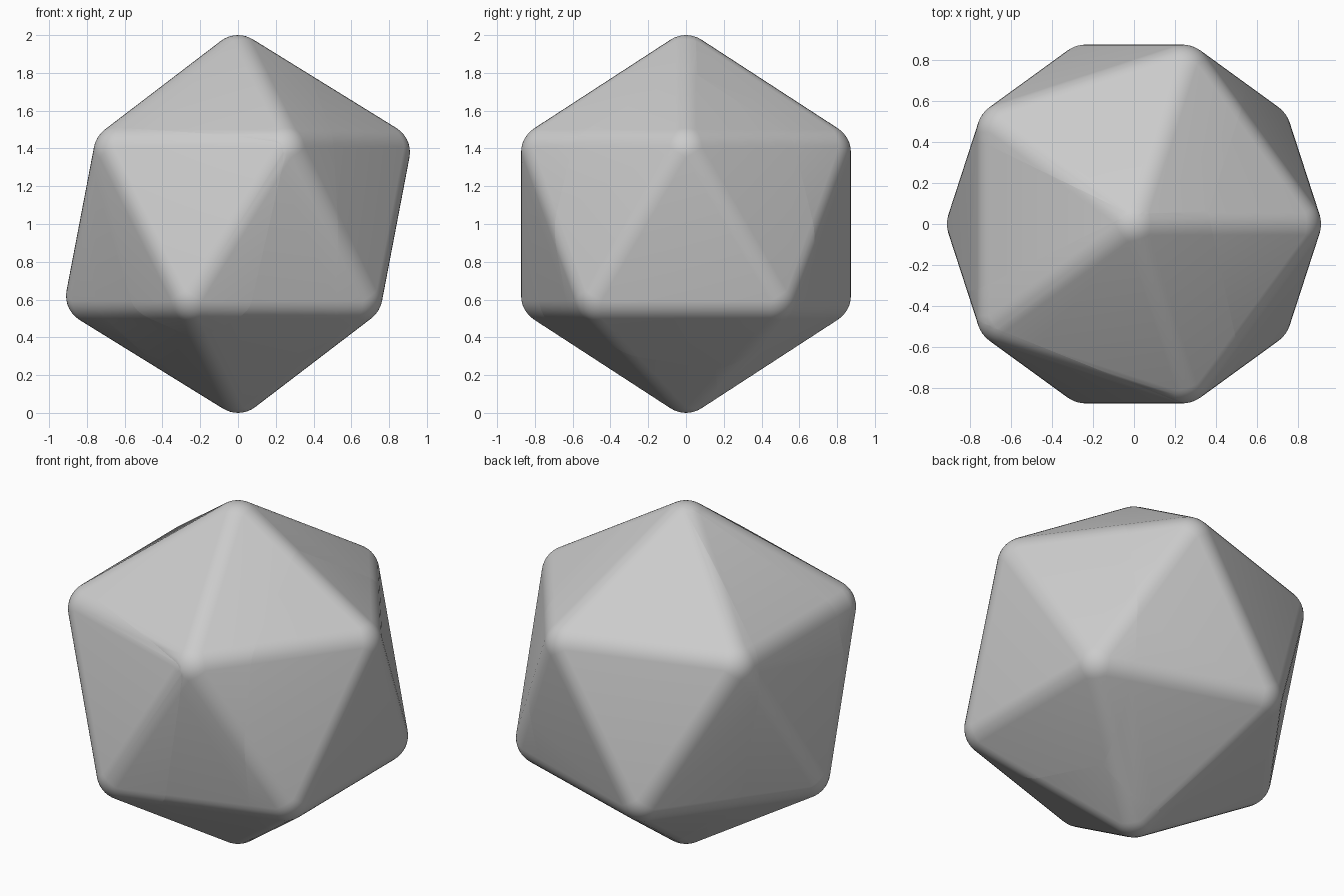
import bpy, bmesh
from mathutils import Vector as V

if "Cube" in bpy.data.objects:
    bpy.data.objects.remove(bpy.data.objects["Cube"])

CORE, R, N = 0.85, 0.15, 4      # core circumradius, rounding radius, rounding steps


def rounded_icosahedron():
    """Hull of spherical patches placed on the twelve icosahedron corners."""
    ico = bmesh.new()
    bmesh.ops.create_icosphere(ico, subdivisions=1, radius=1.0)
    ico.normal_update()
    bm = bmesh.new()
    for v in ico.verts:
        d = v.co.normalized()
        for e in v.link_edges:
            a, b = (f.normal for f in e.link_faces)
            for i in range(N + 1):
                for j in range(N + 1 - i):
                    n = (a * i + b * j + d * (N - i - j)).normalized()
                    bm.verts.new(d * CORE + n * R)
    ico.free()
    bmesh.ops.remove_doubles(bm, verts=bm.verts[:], dist=0.0005)
    hull = bmesh.ops.convex_hull(bm, input=bm.verts[:])
    junk = {g for g in hull["geom_interior"] + hull["geom_unused"]
            if isinstance(g, bmesh.types.BMVert)}
    bmesh.ops.delete(bm, geom=list(junk), context="VERTS")
    bmesh.ops.dissolve_limit(bm, angle_limit=0.002, verts=bm.verts[:], edges=bm.edges[:])
    bmesh.ops.translate(bm, verts=bm.verts[:], vec=(0, 0, 1))
    return bm


def plane(a, b, c):
    a, b, c = V(a), V(b), V(c)
    return a, (b - a).cross(c - a).normalized()


# the two inner junction lines where three pieces meet
j1, j2 = (0.36, 0.06, 1.8), (0.35, 0.16, 0.2)
k1, k2 = (-0.02, 0.05, 2.0), (-0.03, 0.169, 0.1)
right_front = plane(j1, j2, (0.53, -0.70, 1.0))
right_back = plane(j1, j2, (0.55, 0.68, 1.0))
middle = plane(j1, j2, k1)
left_back = plane(k1, k2, (-0.78, 0.42, 1.43))
left_front = plane(k1, k2, (-0.78, -0.33, 1.45))
front_cut = plane((-0.74, -0.48, 1.48), (0.22, -0.86, 1.25), (-0.213, -0.656, 0.40))

# each piece: a point inside it and the cuts that bound it
pieces = {
    "right_piece": ((0.7, 0, 1), [right_front, right_back]),
    "left_piece": ((-0.6, 0.05, 1), [left_front, left_back]),
    "back_piece": ((0, 0.6, 1), [middle, right_back, left_back]),
    "middle_piece": ((0, -0.3, 1), [middle, right_front, left_front, front_cut]),
    "front_piece": ((-0.25, -0.80, 1), [front_cut]),
}

for name, (inside, cuts) in pieces.items():
    bm = rounded_icosahedron()
    for co, no in cuts:
        if (V(inside) - co).dot(no) > 0:
            no = -no
        bmesh.ops.bisect_plane(bm, geom=bm.verts[:] + bm.edges[:] + bm.faces[:],
                               dist=1e-5, plane_co=co, plane_no=no, clear_outer=True)
        bmesh.ops.holes_fill(bm, edges=[e for e in bm.edges if e.is_boundary], sides=0)
    bmesh.ops.recalc_face_normals(bm, faces=bm.faces[:])
    mesh = bpy.data.meshes.new(name)
    bm.to_mesh(mesh)
    bm.free()
    ob = bpy.data.objects.new(name, mesh)
    bpy.context.collection.objects.link(ob)
    bpy.ops.object.select_all(action="DESELECT")
    ob.select_set(True)
    bpy.context.view_layer.objects.active = ob
    bpy.ops.object.shade_smooth_by_angle()
